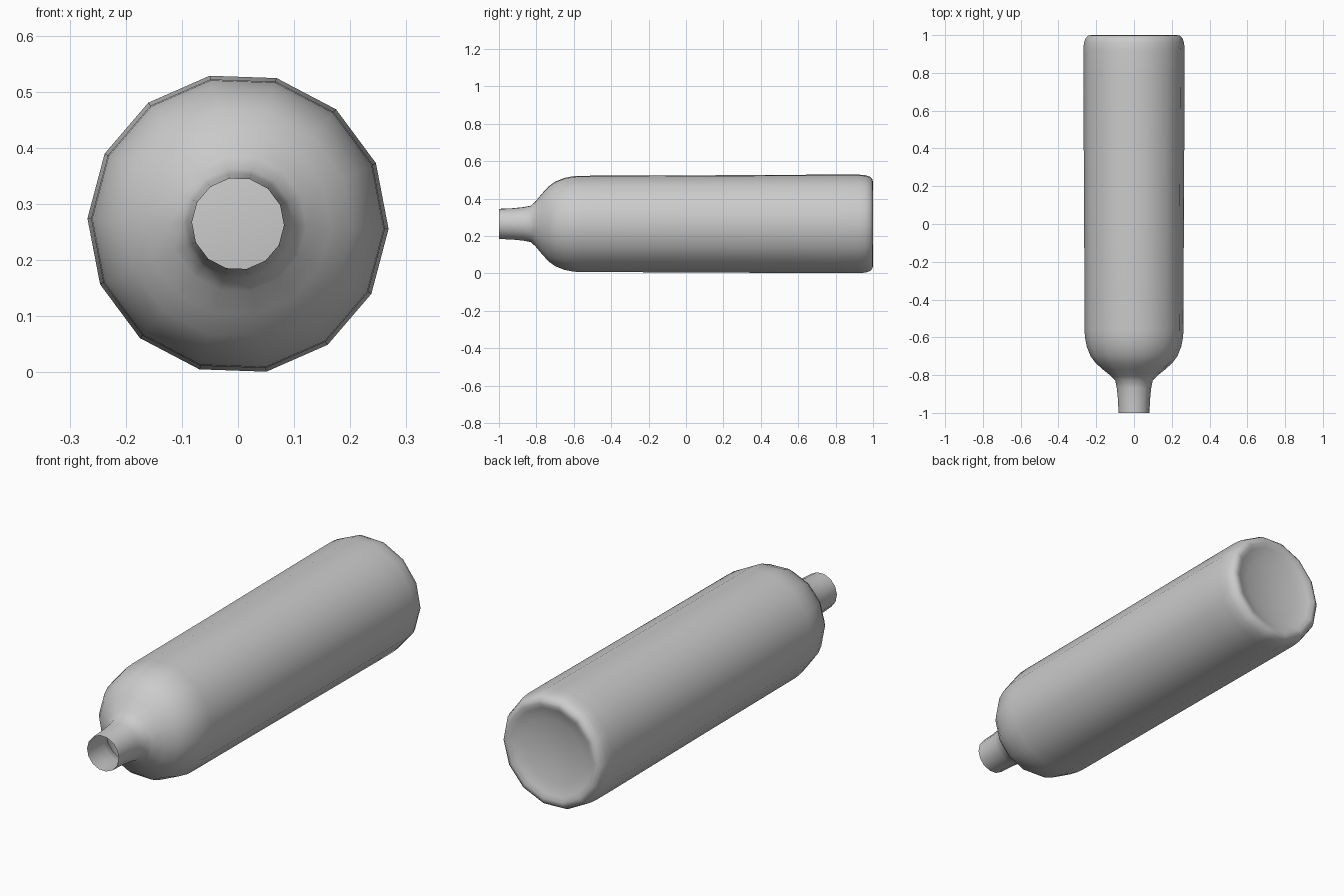
import bpy, bmesh, math

if "Cube" in bpy.data.objects:
    bpy.data.objects.remove(bpy.data.objects["Cube"])

SIDES = 14
PHASE = math.radians(-2)
AXIS_Z = 0.265

# Bottle profile from open mouth to dished base: (y, radius)
profile = [
    (-1.0, 0.082), (-0.93, 0.085), (-0.87, 0.091), (-0.83, 0.099),
    (-0.805, 0.122), (-0.77, 0.165), (-0.735, 0.204), (-0.70, 0.230),
    (-0.65, 0.250), (-0.60, 0.260), (-0.56, 0.262), (0.0, 0.264),
    (0.80, 0.2685), (0.92, 0.2685), (0.96, 0.265), (0.985, 0.256),
    (0.997, 0.242), (1.0, 0.225), (0.990, 0.205), (0.978, 0.15),
    (0.968, 0.08),
]

bm = bmesh.new()


def ring(y, r):
    angles = [PHASE + 2 * math.pi * i / SIDES for i in range(SIDES)]
    return [bm.verts.new((r * math.cos(a), y, AXIS_Z + r * math.sin(a))) for a in angles]


# Shell: bridge successive rings, leaving the mouth open
rings = [ring(y, r) for y, r in profile]
for a, b in zip(rings, rings[1:]):
    for i in range(SIDES):
        j = (i + 1) % SIDES
        bm.faces.new((a[i], a[j], b[j], b[i]))

# Centre of the dished base
tip = bm.verts.new((0, 0.965, AXIS_Z))
for i in range(SIDES):
    bm.faces.new((rings[-1][i], rings[-1][(i + 1) % SIDES], tip))

bmesh.ops.recalc_face_normals(bm, faces=bm.faces)
# Make sure the body wall faces outward
bm.faces.ensure_lookup_table()
f = bm.faces[SIDES * 11]
c = f.calc_center_median()
if f.normal.x * c.x + f.normal.z * (c.z - AXIS_Z) < 0:
    bmesh.ops.reverse_faces(bm, faces=bm.faces)
for f in bm.faces:
    f.smooth = True

mesh = bpy.data.meshes.new("bottle")
bm.to_mesh(mesh)
bm.free()
bottle = bpy.data.objects.new("bottle", mesh)
bpy.context.collection.objects.link(bottle)
